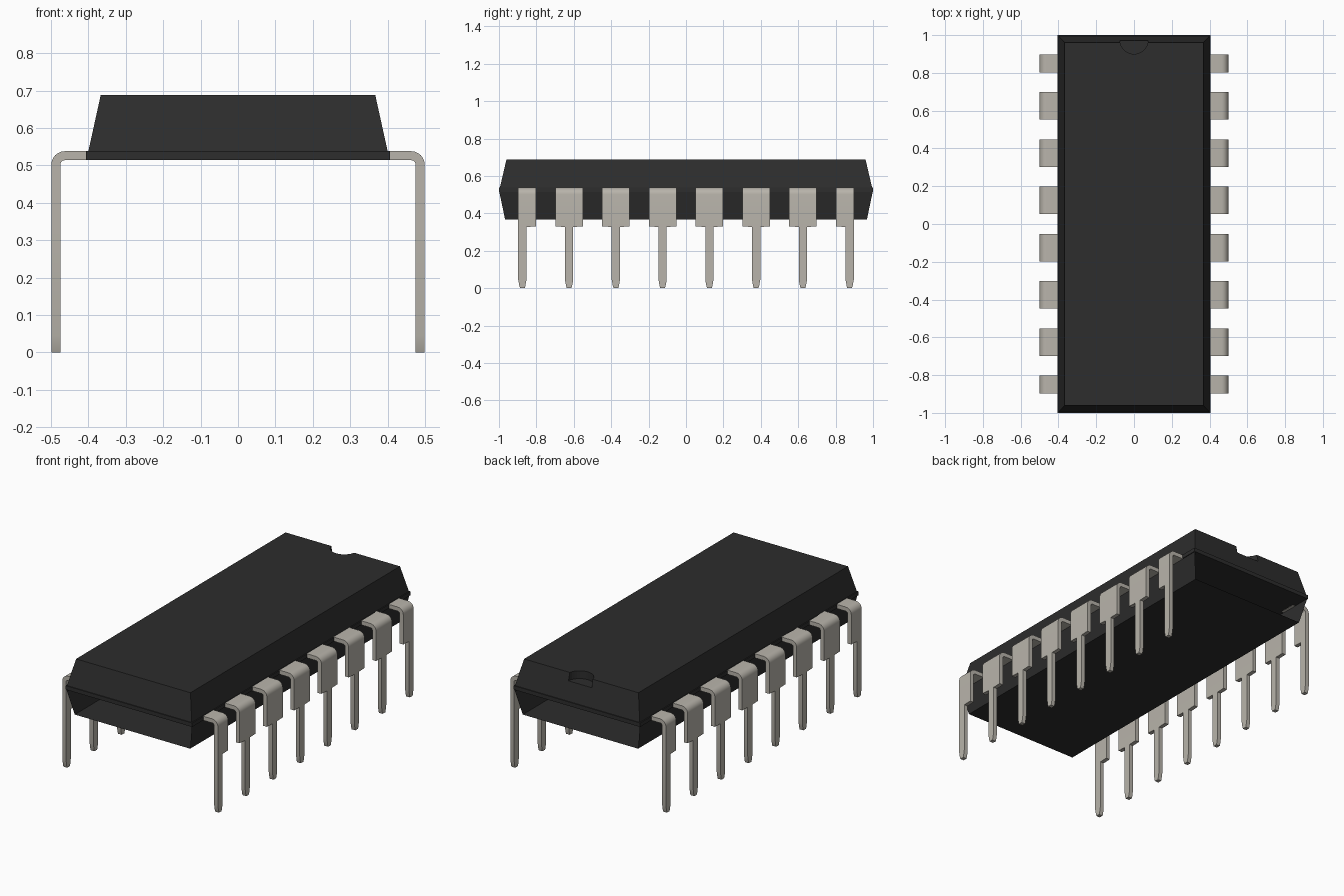
import bpy, bmesh, math

if "Cube" in bpy.data.objects:
    bpy.data.objects.remove(bpy.data.objects["Cube"])


def material(name, color):
    m = bpy.data.materials.new(name)
    m.use_nodes = True
    m.diffuse_color = color
    m.node_tree.nodes["Principled BSDF"].inputs["Base Color"].default_value = color
    return m


black = material("black plastic", (0.026, 0.026, 0.026, 1))
metal = material("tinned metal", (0.48, 0.455, 0.405, 1))


def add_object(name, bm, mat, fix_normals=True):
    if fix_normals:
        bmesh.ops.recalc_face_normals(bm, faces=bm.faces)
    mesh = bpy.data.meshes.new(name)
    bm.to_mesh(mesh)
    bm.free()
    mesh.materials.append(mat)
    ob = bpy.data.objects.new(name, mesh)
    bpy.context.collection.objects.link(ob)
    return ob


def loft(rings):
    """Closed solid through a list of four-point rings."""
    bm = bmesh.new()
    loops = [[bm.verts.new(p) for p in ring] for ring in rings]
    for a, b in zip(loops, loops[1:]):
        for i in range(4):
            j = (i + 1) % 4
            bm.faces.new((a[i], a[j], b[j], b[i]))
    bm.faces.new(loops[0][::-1])
    bm.faces.new(loops[-1])
    return bm


def rect(x, y, z):
    return [(-x, -y, z), (x, -y, z), (x, y, z), (-x, y, z)]


# Upper body: tapered block standing on a thin parting band
MID, BAND = 0.515, 0.538
upper = add_object("upper_body", loft([
    rect(0.406, 1.0, MID), rect(0.406, 1.0, BAND),
    rect(0.40, 0.995, BAND), rect(0.367, 0.96, 0.688)]), black)

# Half-round orientation notch at the back end
bpy.ops.mesh.primitive_cylinder_add(vertices=32, radius=0.075, depth=0.1,
                                    location=(0, 0.975, 0.693))
cutter = bpy.context.object
cutter.name = "notch_cutter"
cutter.hide_render = True
cutter.hide_viewport = True
cut = upper.modifiers.new("notch", 'BOOLEAN')
cut.operation = 'DIFFERENCE'
cut.solver = 'EXACT'
cut.object = cutter

# Lower body: thin tray of a floor and two long walls, open at both ends
bm = bmesh.new()
top = [bm.verts.new(p) for p in rect(0.402, 0.998, MID)]
low = [bm.verts.new(p) for p in rect(0.37, 0.967, 0.367)]
bm.faces.new(low[::-1])
bm.faces.new((low[1], low[2], top[2], top[1]))
bm.faces.new((low[3], low[0], top[0], top[3]))
add_object("lower_body", bm, black, fix_normals=False)


# Pins: bent strip with a wide shoulder, narrow blade and tapered tip
THICK, OUT, R = 0.024, 0.499, 0.036
WIDE, NARROW, TIP = 0.073, 0.022, 0.012


def pin(name, side, y, left, right):
    rings = []

    def section(outer, inner, a, b):
        rings.append([(side * px, y + w, pz)
                      for (px, pz), w in ((outer, -a), (outer, b), (inner, b), (inner, -a))])

    section((0.385, BAND), (0.385, BAND - THICK), left, right)
    for i in range(7):
        t = math.pi / 2 * i / 6
        s, c = math.sin(t), math.cos(t)
        cx, cz, r = OUT - R, BAND - R, R - THICK
        section((cx + R * s, cz + R * c), (cx + r * s, cz + r * c), left, right)
    for z, a, b in ((0.33, left, right), (0.328, NARROW, NARROW),
                    (0.045, NARROW, NARROW), (0.012, 0.016, 0.016), (0, TIP, TIP)):
        section((OUT, z), (OUT - THICK, z), a, b)
    ob = add_object(name, loft(rings), metal)
    bpy.ops.object.select_all(action='DESELECT')
    ob.select_set(True)
    bpy.context.view_layer.objects.active = ob
    bpy.ops.object.shade_smooth_by_angle(angle=math.radians(30))


for i in range(8):
    y = -0.875 + 0.25 * i
    # End pins have a shoulder only on their inner side
    left = NARROW if i == 0 else WIDE
    right = NARROW if i == 7 else WIDE
    for side, label in ((1, "left"), (-1, "right")):
        pin(f"{label}_pin_{i + 1}", side, y, left, right)
